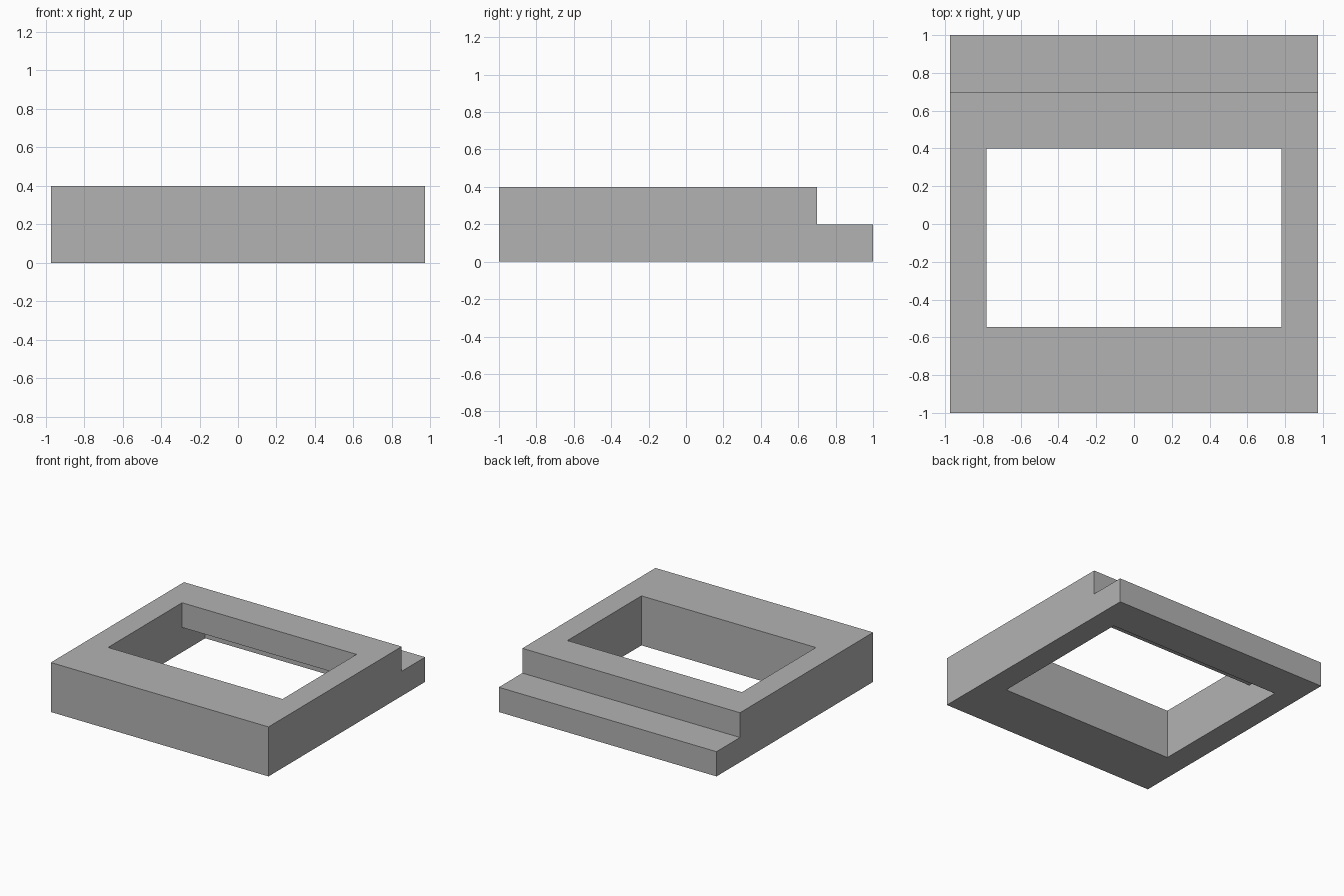
import bpy
import bmesh

cube = bpy.data.objects.get("Cube")
if cube:
    bpy.data.objects.remove(cube, do_unlink=True)

# Plain grey material
grey = bpy.data.materials.new("plain_grey")
grey.use_nodes = True
colour = (0.45, 0.45, 0.45, 1)
grey.diffuse_color = colour
grey.node_tree.nodes["Principled BSDF"].inputs["Base Color"].default_value = colour


def extrude_profile(name, profile, half_width):
    """Extrude a (y, z) side profile across x, centred on x = 0."""
    bm = bmesh.new()
    face = bm.faces.new([bm.verts.new((-half_width, y, z)) for y, z in profile])
    extruded = bmesh.ops.extrude_face_region(bm, geom=[face])["geom"]
    moved = [v for v in extruded if isinstance(v, bmesh.types.BMVert)]
    bmesh.ops.translate(bm, verts=moved, vec=(2 * half_width, 0, 0))
    bmesh.ops.recalc_face_normals(bm, faces=bm.faces[:])
    mesh = bpy.data.meshes.new(name)
    bm.to_mesh(mesh)
    bm.free()
    mesh.materials.append(grey)
    obj = bpy.data.objects.new(name, mesh)
    bpy.context.collection.objects.link(obj)
    return obj


# Block with a low ledge along the back
frame = extrude_profile(
    "stepped_frame",
    [(-1, 0), (1, 0), (1, 0.2), (0.7, 0.2), (0.7, 0.4), (-1, 0.4)], 0.973)

# Opening, undercut beneath the rear bar
cutter = extrude_profile(
    "opening_cutter",
    [(-0.545, -0.1), (0.695, -0.1), (0.695, 0.2), (0.4, 0.2), (0.4, 0.5), (-0.545, 0.5)], 0.78)
cutter.hide_render = True

cut = frame.modifiers.new("opening", "BOOLEAN")
cut.operation = "DIFFERENCE"
cut.solver = "EXACT"
cut.object = cutter
bpy.context.view_layer.objects.active = frame
bpy.ops.object.modifier_apply(modifier=cut.name)
bpy.data.objects.remove(cutter, do_unlink=True)
